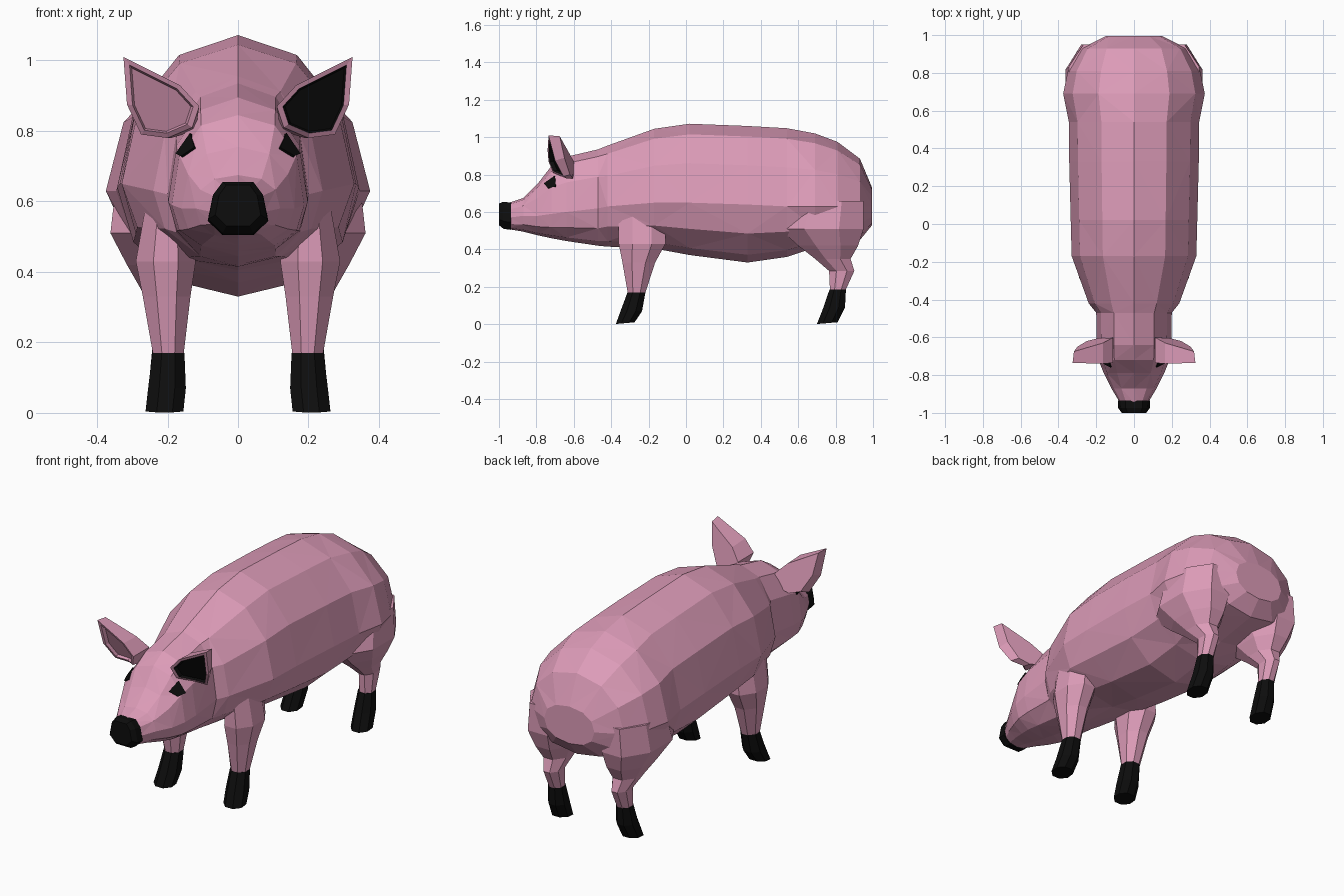
import bpy, bmesh, math
from mathutils import Vector
from mathutils.bvhtree import BVHTree

if "Cube" in bpy.data.objects:
    bpy.data.objects.remove(bpy.data.objects["Cube"])


def material(name, rgb):
    m = bpy.data.materials.new(name)
    m.diffuse_color = (*rgb, 1)
    m.use_nodes = True
    m.node_tree.nodes["Principled BSDF"].inputs["Base Color"].default_value = m.diffuse_color
    return m


PINK = material("pink_skin", (0.72, 0.33, 0.48))
BLACK = material("black", (0.004, 0.004, 0.004))


def loft(name, rings, mat, facet=False):
    """Skin a list of equal-length point rings, capped at both ends."""
    bm = bmesh.new()
    vs = [[bm.verts.new(p) for p in r] for r in rings]
    n = len(vs[0])
    for i, (a, b) in enumerate(zip(vs, vs[1:])):
        for j in range(n):
            k = (j + 1) % n
            if not facet:
                bm.faces.new((a[j], a[k], b[k], b[j]))
            elif (i + j + (j >= n // 2)) % 2:
                bm.faces.new((a[j], a[k], b[k]))
                bm.faces.new((a[j], b[k], b[j]))
            else:
                bm.faces.new((a[j], a[k], b[j]))
                bm.faces.new((a[k], b[k], b[j]))
    bm.faces.new(vs[0])
    bm.faces.new(vs[-1])
    bmesh.ops.recalc_face_normals(bm, faces=bm.faces)
    me = bpy.data.meshes.new(name)
    bm.to_mesh(me)
    bm.free()
    me.materials.append(mat)
    ob = bpy.data.objects.new(name, me)
    bpy.context.collection.objects.link(ob)
    return ob


def spow(v, e):
    return math.copysign(abs(v) ** e, v)


def body_ring(y, w, top, bot, mid, e, n=12):
    pts = []
    for j in range(n):
        a = 2 * math.pi * j / n
        c = spow(math.cos(a), e)
        pts.append((w * spow(math.sin(a), e), y,
                    mid + c * ((top - mid) if c > 0 else (mid - bot))))
    return pts


def leg_ring(side, z, x0, x1, y0, y1, tilt=0, n=8):
    k = 0.5 / math.cos(math.pi / n)
    pts = []
    for j in range(n):
        a = 2 * math.pi * (j + 0.5) / n
        pts.append((side * ((x0 + x1) / 2 + k * (x1 - x0) * math.cos(a)),
                    (y0 + y1) / 2 + k * (y1 - y0) * math.sin(a),
                    z + tilt * math.sin(a)))
    return pts


# Body, neck and head: y, half width, top, bottom, widest height, squareness
body = loft("body", [body_ring(*r) for r in (
    (-0.945, 0.075, 0.65, 0.508, 0.57, 0.85),
    (-0.87, 0.120, 0.675, 0.495, 0.58, 0.85),
    (-0.79, 0.160, 0.755, 0.475, 0.58, 0.85),
    (-0.72, 0.188, 0.845, 0.46, 0.59, 0.85),
    (-0.64, 0.198, 0.895, 0.445, 0.60, 0.9),
    (-0.47, 0.200, 0.935, 0.42, 0.62, 0.9),
    (-0.42, 0.240, 0.955, 0.415, 0.63, 1.0),
    (-0.17, 0.330, 1.045, 0.405, 0.65, 1.0),
    (0.02, 0.335, 1.072, 0.37, 0.65, 1.0),
    (0.33, 0.343, 1.06, 0.33, 0.64, 1.0),
    (0.54, 0.345, 1.048, 0.36, 0.63, 1.0),
    (0.69, 0.375, 1.02, 0.41, 0.63, 1.0),
    (0.81, 0.350, 0.975, 0.43, 0.63, 1.0),
    (0.93, 0.280, 0.885, 0.45, 0.63, 0.95),
    (0.995, 0.150, 0.73, 0.53, 0.63, 0.9))], PINK, facet=True)

# Snout tip
outline = [(0.045, 0.65), (0.072, 0.615), (0.086, 0.545), (0.045, 0.505)]
outline += [(-x, z) for x, z in reversed(outline)]
loft("snout", [
    [(x, -0.935, z) for x, z in outline],
    [(x * 0.97, -0.975, z + 0.005) for x, z in outline],
    [(x * 0.75, -1.0, 0.59 + (z - 0.58) * 0.8) for x, z in outline]], BLACK)

tree = BVHTree.FromPolygons([v.co for v in body.data.vertices],
                            [p.vertices for p in body.data.polygons])

for side, tag in ((1, "left"), (-1, "right")):
    # Front leg and hoof
    loft("front_leg_" + tag, [leg_ring(side, *r) for r in (
        (0.60, 0.14, 0.26, -0.36, -0.11),
        (0.43, 0.12, 0.29, -0.36, -0.11),
        (0.33, 0.135, 0.27, -0.34, -0.165),
        (0.16, 0.155, 0.24, -0.31, -0.22))], PINK)
    loft("front_hoof_" + tag, [leg_ring(side, *r) for r in (
        (0.17, 0.152, 0.243, -0.313, -0.217),
        (0.07, 0.148, 0.255, -0.35, -0.235),
        (0.006, 0.155, 0.262, -0.375, -0.275, 0.005))], BLACK)

    # Hind leg with thigh and hock, then hoof
    loft("hind_leg_" + tag, [leg_ring(side, *r) for r in (
        (0.66, 0.08, 0.345, 0.55, 0.95),
        (0.51, 0.08, 0.362, 0.50, 0.95),
        (0.42, 0.11, 0.315, 0.60, 0.92),
        (0.35, 0.14, 0.275, 0.69, 0.88),
        (0.285, 0.16, 0.245, 0.765, 0.90),
        (0.175, 0.165, 0.24, 0.77, 0.85))], PINK)
    loft("hind_hoof_" + tag, [leg_ring(side, *r) for r in (
        (0.185, 0.162, 0.243, 0.767, 0.855),
        (0.09, 0.155, 0.252, 0.735, 0.85),
        (0.006, 0.16, 0.26, 0.70, 0.81, 0.005))], BLACK)

    # Ear: back outline, front rim, recessed inner face
    rim = [Vector(p) for p in (
        (0.325, -0.735, 1.01), (0.315, -0.70, 0.875), (0.275, -0.655, 0.79),
        (0.20, -0.64, 0.78), (0.13, -0.71, 0.81), (0.11, -0.735, 0.87),
        (0.165, -0.74, 0.93))]
    back = [Vector(p) for p in (
        (0.318, -0.675, 1.005), (0.30, -0.65, 0.89), (0.25, -0.62, 0.80),
        (0.19, -0.605, 0.78), (0.12, -0.60, 0.80), (0.11, -0.60, 0.87),
        (0.165, -0.63, 0.925))]
    mid = sum(rim, Vector()) / len(rim)
    inset = [mid + (p - mid) * 0.84 for p in rim]
    inner = [mid + (p - mid) * 0.78 + Vector((0, 0.02, 0)) for p in rim]
    ear = loft("ear_" + tag, [[(side * p.x, p.y, p.z) for p in ring]
                              for ring in (back, rim, inset, inner)], PINK)
    if side > 0:
        # One ear has a black lining
        ear.data.materials.append(BLACK)
        for p in list(ear.data.polygons)[2 * len(rim):]:
            if len(p.vertices) == 4 or p.center.y < -0.65:
                p.material_index = 1

    # Eye plate laid on the side of the head
    eye = []
    for y, z in ((-0.70, 0.79), (-0.695, 0.735), (-0.735, 0.725), (-0.755, 0.75)):
        hit, normal, _, _ = tree.ray_cast(Vector((side, y, z)), Vector((-side, 0, 0)))
        eye.append((hit, normal))
    loft("eye_" + tag, [[h + n * d for h, n in eye] for d in (-0.001, 0.008)], BLACK)
